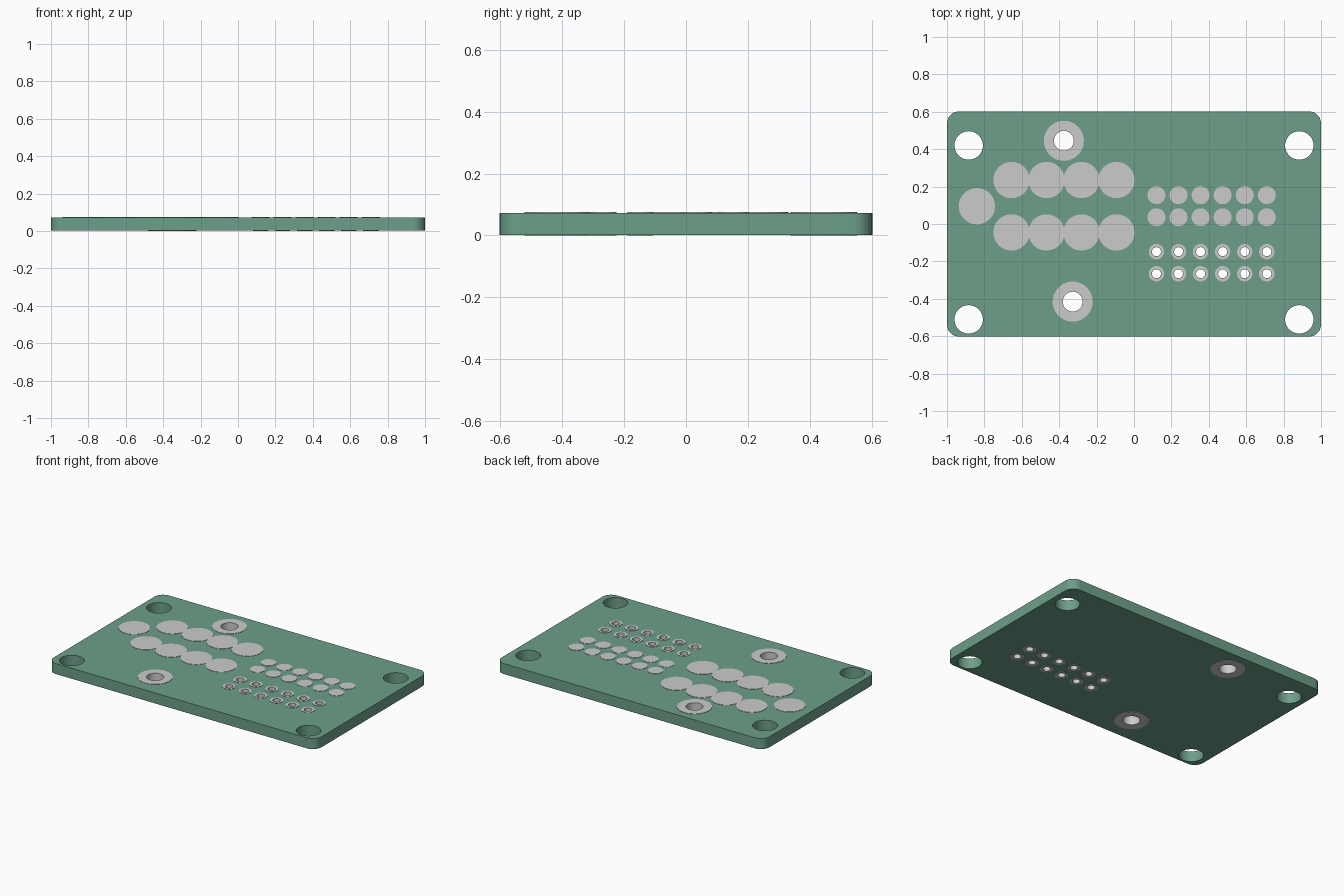
import bpy, bmesh
from math import cos, sin, pi, radians

if "Cube" in bpy.data.objects:
    bpy.data.objects.remove(bpy.data.objects["Cube"])

H, T = 0.075, 0.002          # overall height, pad thickness
W, D, R = 1.0, 0.602, 0.065  # board half sizes, corner radius
SEG = 48

small_x = [0.12 + 0.118 * i for i in range(6)]
large_x = [-0.655 + 0.187 * i for i in range(4)]
mounts = [(x, y) for x in (-0.884, 0.884) for y in (0.42, -0.51)]
# plated holes: x, y, outer radius, hole radius, barrel radius
plated = [(-0.375, 0.445, 0.107, 0.053, 0.056), (-0.328, -0.415, 0.107, 0.053, 0.056)]
plated += [(x, y, 0.041, 0.024, 0.027) for y in (-0.148, -0.266) for x in small_x]


def ring(x, y, r, n=SEG):
    return [(x + r * cos(2 * pi * i / n), y + r * sin(2 * pi * i / n)) for i in range(n)]


def finish(ob):
    bpy.ops.object.select_all(action='DESELECT')
    ob.select_set(True)
    bpy.context.view_layer.objects.active = ob
    bpy.ops.object.shade_smooth_by_angle(angle=radians(30))


def mesh_object(name, bm):
    bmesh.ops.recalc_face_normals(bm, faces=bm.faces)
    me = bpy.data.meshes.new(name)
    bm.to_mesh(me)
    bm.free()
    ob = bpy.data.objects.new(name, me)
    bpy.context.collection.objects.link(ob)
    finish(ob)
    return ob


def pad(name, x, y, r):
    bm = bmesh.new()
    bmesh.ops.create_cone(bm, cap_ends=True, segments=SEG, radius1=r, radius2=r, depth=T)
    ob = mesh_object(name, bm)
    ob.location = (x, y, H - T / 2)


def eyelet(name, x, y, ro, ri, rb):
    # closed profile swept round: two flanges joined by a barrel
    prof = [(ri, 0), (ro, 0), (ro, T), (rb, T), (rb, H - T), (ro, H - T), (ro, H), (ri, H)]
    bm = bmesh.new()
    loops = [[bm.verts.new((px, py, z)) for px, py in ring(0, 0, r)] for r, z in prof]
    for a, b in zip(loops, loops[1:] + loops[:1]):
        for i in range(SEG):
            j = (i + 1) % SEG
            bm.faces.new((a[i], a[j], b[j], b[i]))
    ob = mesh_object(name, bm)
    ob.location = (x, y, 0)


# Board: rounded outline with all holes, filled and extruded
outline = []
for k, (sx, sy) in enumerate([(1, 1), (-1, 1), (-1, -1), (1, -1)]):
    for i in range(13):
        a = (k + i / 12) * pi / 2
        outline.append((sx * (W - R) + R * cos(a), sy * (D - R) + R * sin(a)))
loops = [outline] + [ring(x, y, 0.076) for x, y in mounts]
loops += [ring(x, y, rb) for x, y, ro, ri, rb in plated]
cu = bpy.data.curves.new("board_outline", 'CURVE')
cu.dimensions = '2D'
cu.fill_mode = 'BOTH'
cu.extrude = H / 2 - T
for pts in loops:
    sp = cu.splines.new('POLY')
    sp.points.add(len(pts) - 1)
    for p, (x, y) in zip(sp.points, pts):
        p.co = (x, y, 0, 1)
    sp.use_cyclic_u = True
tmp = bpy.data.objects.new("board_outline", cu)
bpy.context.collection.objects.link(tmp)
bpy.context.view_layer.update()
me = bpy.data.meshes.new_from_object(tmp.evaluated_get(bpy.context.evaluated_depsgraph_get()))
bm = bmesh.new()
bm.from_mesh(me)
bpy.data.objects.remove(tmp)
bpy.data.meshes.remove(me)
bmesh.ops.remove_doubles(bm, verts=bm.verts, dist=1e-5)
board = mesh_object("board", bm)
board.location.z = H / 2
green = bpy.data.materials.new("board_green")
green.diffuse_color = (0.15, 0.35, 0.25, 1)
green.use_nodes = True
green.node_tree.nodes["Principled BSDF"].inputs["Base Color"].default_value = green.diffuse_color
board.data.materials.clear()
board.data.materials.append(green)

# Solder pads on the top face
for y in (0.235, -0.045):
    for x in large_x:
        pad("large_pad", x, y, 0.097)
pad("side_pad", -0.84, 0.095, 0.097)
for y in (0.154, 0.036):
    for x in small_x:
        pad("small_pad", x, y, 0.048)

# Plated through holes
for i, p in enumerate(plated):
    eyelet("large_plated_hole" if i < 2 else "small_plated_hole", *p)
